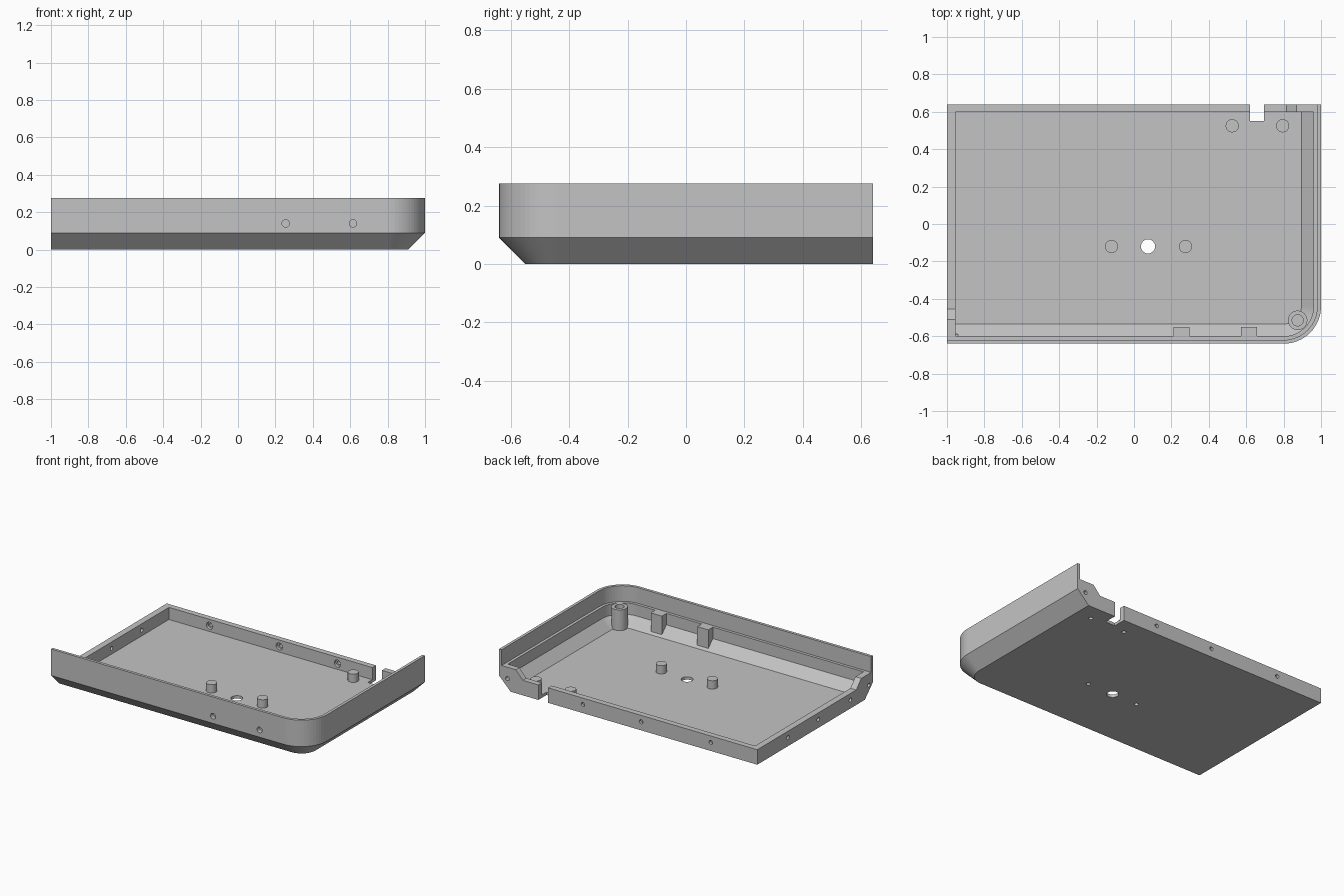
import bpy, bmesh
from math import sin, cos, pi, hypot
from mathutils import Matrix, Vector

if "Cube" in bpy.data.objects:
    bpy.data.objects.remove(bpy.data.objects["Cube"], do_unlink=True)

# Overall sizes
X, Y, R = 1.0, 0.64, 0.2
FLOOR, LOW, LEDGE, TOP = 0.02, 0.105, 0.165, 0.275
CX, CY = X - R, -Y + R

grey = bpy.data.materials.new("plain grey")
grey.use_nodes = True
grey.diffuse_color = (0.55, 0.55, 0.55, 1)
grey.node_tree.nodes["Principled BSDF"].inputs["Base Color"].default_value = (0.55, 0.55, 0.55, 1)


def finish(name, bm, smooth=False):
    bmesh.ops.recalc_face_normals(bm, faces=bm.faces)
    mesh = bpy.data.meshes.new(name)
    bm.to_mesh(mesh)
    bm.free()
    mesh.materials.append(grey)
    ob = bpy.data.objects.new(name, mesh)
    bpy.context.collection.objects.link(ob)
    if smooth:
        bpy.ops.object.select_all(action='DESELECT')
        ob.select_set(True)
        bpy.context.view_layer.objects.active = ob
        bpy.ops.object.shade_smooth_by_angle()
    return ob


def loft(name, rings, smooth=False, closed_loop=False):
    """Bridge equal-length rings; cap both ends."""
    bm = bmesh.new()
    vs = [[bm.verts.new(p) for p in ring] for ring in rings]
    n = len(vs[0])
    for a, b in zip(vs, vs[1:]):
        for i in range(n):
            j = (i + 1) % n
            bm.faces.new((a[i], a[j], b[j], b[i]))
    bm.faces.new(vs[0])
    bm.faces.new(vs[-1])
    return finish(name, bm, smooth)


def prism(name, profile, direction):
    return loft(name, [profile, [Vector(p) + Vector(direction) for p in profile]])


def box(name, lo, hi):
    base = [(lo[0], lo[1], lo[2]), (hi[0], lo[1], lo[2]), (hi[0], hi[1], lo[2]), (lo[0], hi[1], lo[2])]
    return prism(name, base, (0, 0, hi[2] - lo[2]))


def rod(name, start, axis, length, radius, sides=24, smooth=False):
    bm = bmesh.new()
    axis = Vector(axis)
    turn = axis.to_track_quat('Z', 'Y').to_matrix().to_4x4()
    place = Matrix.Translation(Vector(start) + axis * length / 2) @ turn
    bmesh.ops.create_cone(bm, cap_ends=True, segments=sides, radius1=radius,
                          radius2=radius, depth=length, matrix=place)
    return finish(name, bm, smooth)


def path(offset, segments=16):
    """Plan line along the front wall, round the corner, to the back."""
    pts = [(-X, -Y + offset)]
    for i in range(segments + 1):
        a = -pi / 2 + pi / 2 * i / segments
        pts.append((CX + (R - offset) * cos(a), CY + (R - offset) * sin(a)))
    return pts + [(X - offset, Y)]


def combine(ob, other, operation):
    mod = ob.modifiers.new("combine", 'BOOLEAN')
    mod.operation, mod.solver, mod.object = operation, 'EXACT', other
    bpy.context.view_layer.objects.active = ob
    bpy.ops.object.modifier_apply(modifier=mod.name)
    bpy.data.objects.remove(other, do_unlink=True)


# Tall chamfered front and side wall, swept round the corner
section = [(0.09, 0), (0, 0.09), (0, TOP), (0.02, TOP), (0.02, LEDGE),
           (0.04, LEDGE), (0.04, 0.085), (0.105, FLOOR), (0.105, 0)]
lines = [(path(off), z) for off, z in section]
tray = loft("tray", [[(*line[i], z) for line, z in lines] for i in range(len(lines[0][0]))])

# Floor slab
floor = prism("floor", [(x, y, 0) for x, y in path(0.1) + [(-X, Y)]], (0, 0, FLOOR))
combine(tray, floor, 'UNION')

# Low walls along the straight back and side, each rising to the ledge
rise = [(0.095, 0), (0.03, 0.065), (0.03, LEDGE), (0.13, LEDGE), (0.185, LOW)]
side = [(-X, -Y + d, z) for d, z in rise] + [(-X, Y, LOW), (-X, Y, 0)]
back = [(X - d, Y, z) for d, z in rise] + [(-X, Y, LOW), (-X, Y, 0)]
combine(tray, prism("side_wall", side, (0.045, 0, 0)), 'UNION')
combine(tray, prism("back_wall", back, (0, -0.04, 0)), 'UNION')

# Cable notch and centre hole
combine(tray, box("notch", (0.62, 0.55, -0.1), (0.695, 0.7, 0.3)), 'DIFFERENCE')
combine(tray, rod("hole", (0.075, -0.12, -0.1), (0, 0, 1), 0.2, 0.038, 32), 'DIFFERENCE')

# Screw holes in the walls
clips = (0.255, 0.615)
for x in clips:
    combine(tray, rod("hole", (x, -0.7, 0.14), (0, 1, 0), 0.12, 0.02), 'DIFFERENCE')
for x, z in ((-0.64, 0.06), (-0.1, 0.06), (0.35, 0.06), (0.935, 0.085)):
    combine(tray, rod("hole", (x, 0.57, z), (0, 1, 0), 0.1, 0.014, 16), 'DIFFERENCE')
    if z < 0.08:
        combine(tray, rod("hole", (x, 0.58, z), (0, 1, 0), 0.04, 0.025, 16), 'DIFFERENCE')
for y, z in ((0.3, 0.06), (-0.035, 0.06), (-0.39, 0.06), (-0.595, 0.085)):
    combine(tray, rod("hole", (-1.05, y, z), (1, 0, 0), 0.11, 0.014, 16), 'DIFFERENCE')

# Mounting posts, with a small pilot hole beneath each
for i, (x, y) in enumerate(((-0.12, -0.12), (0.275, -0.12), (0.525, 0.525), (0.795, 0.525))):
    combine(tray, rod("hole", (x, y, -0.05), (0, 0, 1), 0.1, 0.014, 16), 'DIFFERENCE')
    rod(f"mounting_post_{i + 1}", (x, y, 0.018), (0, 0, 1), 0.06, 0.035, 32, True)

# Clip blocks behind the front wall
for i, x in enumerate(clips):
    prism(f"clip_block_{i + 1}", [(x - 0.043, -0.61, 0.07), (x - 0.043, -0.61, LEDGE),
          (x - 0.043, -0.55, LEDGE), (x - 0.043, -0.55, 0.03)], (0.086, 0, 0))

# Hollow corner screw boss, its foot following the sloped shell
BX, BY = 0.875, -0.515


def ring(radius, z=None):
    pts = []
    for i in range(32):
        x, y = BX + radius * cos(i * pi / 16), BY + radius * sin(i * pi / 16)
        inset = R - hypot(x - CX, y - CY)
        pts.append((x, y, max(0.015, 0.105 - inset) if z is None else z))
    return pts


loft("screw_boss", [ring(0.052), ring(0.052, LEDGE), ring(0.03, LEDGE), ring(0.03, 0.08)], True)
